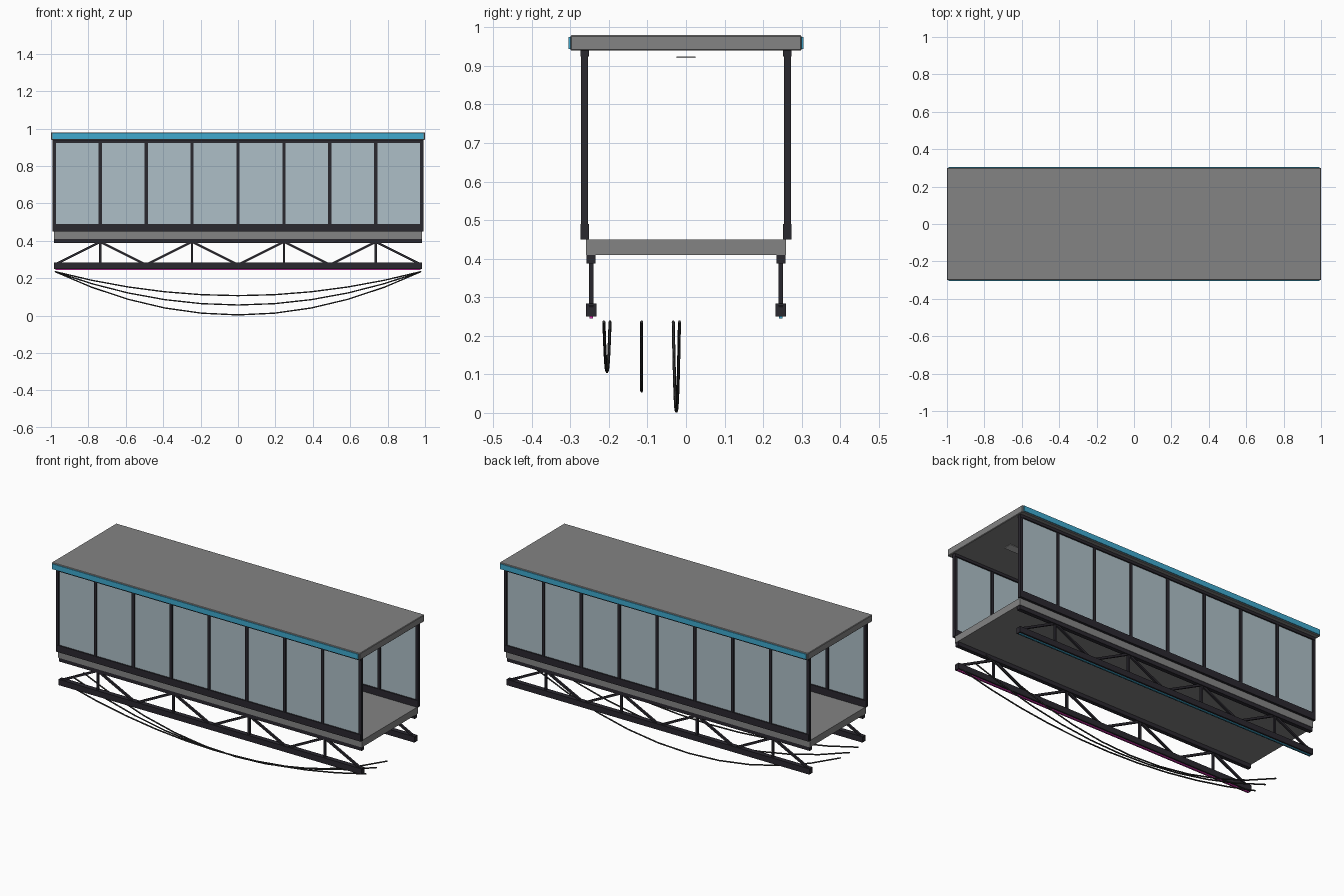
import bpy
from mathutils import Vector

cube = bpy.data.objects.get("Cube")
if cube:
    bpy.data.objects.remove(cube, do_unlink=True)


def material(name, rgb):
    m = bpy.data.materials.new(name)
    m.use_nodes = True
    m.diffuse_color = (*rgb, 1)
    m.node_tree.nodes["Principled BSDF"].inputs["Base Color"].default_value = (*rgb, 1)
    return m


concrete = material("concrete grey", (0.23, 0.23, 0.23))
steel = material("dark steel", (0.023, 0.021, 0.028))
glass = material("pale glass", (0.42, 0.52, 0.57))
cyan = material("cyan light", (0.05, 0.40, 0.62))
magenta = material("magenta light", (0.7, 0.03, 0.45))
lamp = material("lamp grey", (0.5, 0.5, 0.5))
rubber = material("cable grey", (0.035, 0.035, 0.035))


def box(name, center, size, mat, bevel=0):
    bpy.ops.mesh.primitive_cube_add(size=1, location=center)
    ob = bpy.context.object
    ob.name = name
    ob.scale = size
    bpy.ops.object.transform_apply(location=False, rotation=False, scale=True)
    ob.data.materials.append(mat)
    if bevel:
        mod = ob.modifiers.new("edge", "BEVEL")
        mod.width = bevel
        mod.segments = 1
    return ob


def beam(name, a, b, thickness, mat):
    a, b = Vector(a), Vector(b)
    ob = box(name, (a + b) / 2, (thickness, thickness, (b - a).length), mat)
    ob.rotation_euler = (b - a).to_track_quat("Z", "Y").to_euler()


# Floor, roof and ceiling lamp
box("floor_slab", (0, 0, 0.43), (1.97, 0.52, 0.04), concrete)
box("roof_slab", (0, 0, 0.96), (2, 0.6, 0.04), concrete, 0.003)
box("ceiling_lamp", (0, 0, 0.922), (1.7, 0.05, 0.004), lamp)

HALF = 0.982
BAY = HALF / 4
for s, side in ((-1, "front"), (1, "back")):
    # Glazed wall
    y = s * 0.263
    box(side + "_roof_light", (0, s * 0.302, 0.96), (1.985, 0.006, 0.031), cyan)
    box(side + "_lower_rail", (0, y, 0.47), (1.975, 0.022, 0.04), steel)
    box(side + "_upper_rail", (0, y, 0.932), (1.975, 0.022, 0.016), steel)
    box(side + "_glass", (0, y, 0.707), (1.964, 0.006, 0.435), glass)
    for i in range(-4, 5):
        box(side + "_post", (i * BAY, y, 0.695), (0.017, 0.018, 0.49), steel)

    # Truss under the floor
    y = s * 0.246
    box(side + "_truss_top_chord", (0, y, 0.399), (1.965, 0.023, 0.022), steel)
    box(side + "_truss_bottom_chord", (0, y, 0.267), (1.965, 0.028, 0.034), steel)
    box(side + "_truss_light", (0, y, 0.2475), (1.95, 0.009, 0.006),
        magenta if s < 0 else cyan)
    for i in range(-3, 4, 2):
        top = (i * BAY, y, 0.395)
        beam(side + "_truss_upright", (i * BAY, y, 0.27), top, 0.012, steel)
        for k in (-1, 1):
            beam(side + "_truss_diagonal", ((i + k) * BAY, y, 0.272), top, 0.012, steel)

# Hanging cables: centre y, sideways drift, lowest height
for y, drift, low in ((-0.205, -0.008, 0.107), (-0.115, 0, 0.057), (-0.025, 0.008, 0.004)):
    curve = bpy.data.curves.new("hanging_cable", "CURVE")
    curve.dimensions = "3D"
    curve.bevel_depth = 0.004
    curve.bevel_resolution = 1
    curve.use_fill_caps = True
    spline = curve.splines.new("POLY")
    spline.points.add(10)
    for i, p in enumerate(spline.points):
        t = i / 5 - 1
        p.co = (t * 0.98, y + drift * t, low + (0.236 - low) * t * t, 1)
    curve.materials.append(rubber)
    bpy.context.collection.objects.link(bpy.data.objects.new("hanging_cable", curve))
